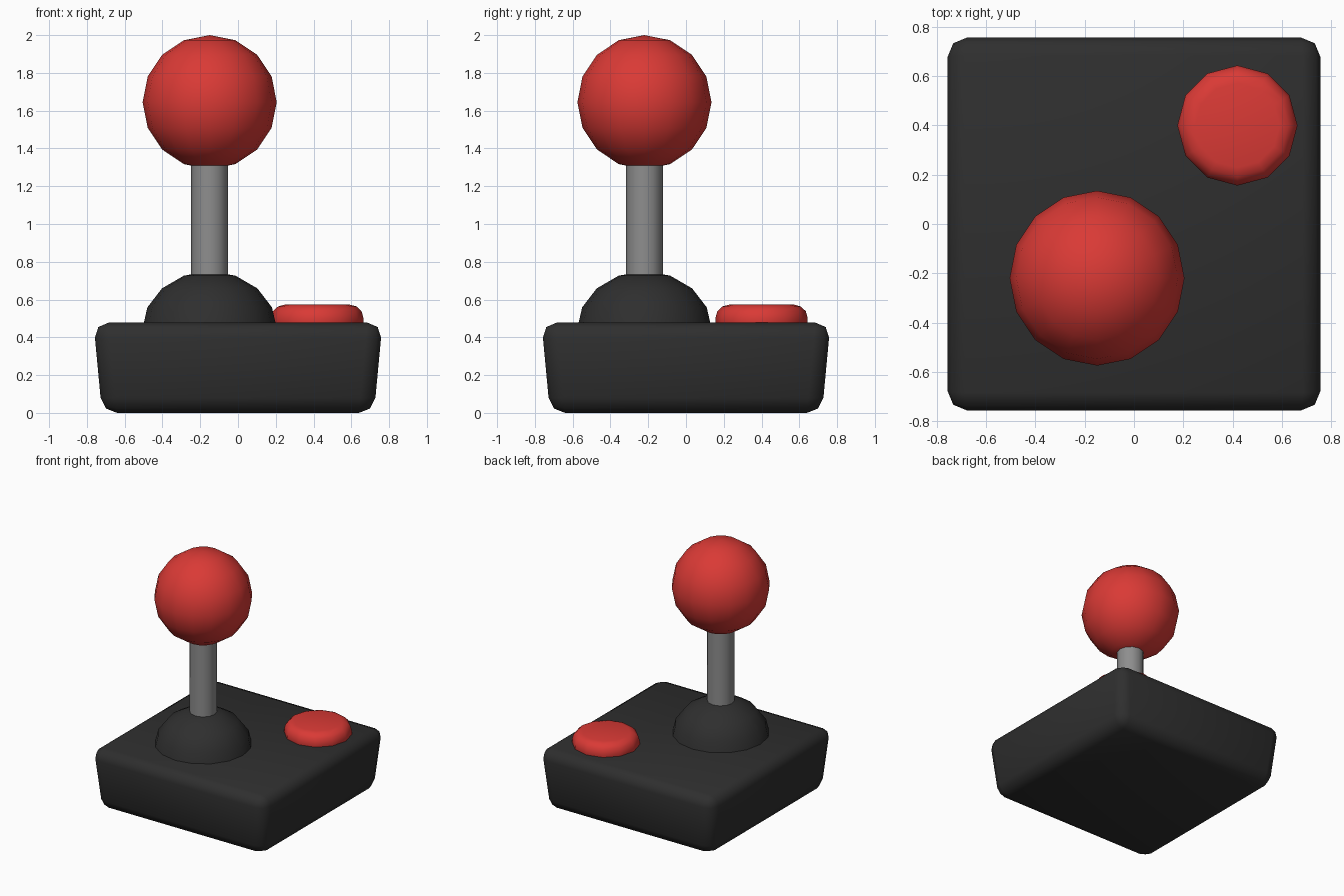
import bpy
import bmesh
from math import radians
from mathutils import Matrix

if "Cube" in bpy.data.objects:
    bpy.data.objects.remove(bpy.data.objects["Cube"])

STICK = (-0.15, -0.22)


def material(name, rgb):
    mat = bpy.data.materials.new(name)
    mat.diffuse_color = (*rgb, 1)
    mat.use_nodes = True
    mat.node_tree.nodes["Principled BSDF"].inputs["Base Color"].default_value = mat.diffuse_color
    return mat


BLACK = material("black_plastic", (0.028, 0.028, 0.028))
RED = material("red_plastic", (0.70, 0.042, 0.036))
STEEL = material("grey_metal", (0.27, 0.27, 0.27))


def finish(name, bm, loc, mat, bevel=0, segments=2, angle=80):
    mesh = bpy.data.meshes.new(name)
    bm.to_mesh(mesh)
    bm.free()
    mesh.materials.append(mat)
    obj = bpy.data.objects.new(name, mesh)
    obj.location = loc
    bpy.context.collection.objects.link(obj)
    bpy.ops.object.select_all(action='DESELECT')
    obj.select_set(True)
    bpy.context.view_layer.objects.active = obj
    if bevel:
        mod = obj.modifiers.new("rounded_edges", 'BEVEL')
        mod.width = bevel
        mod.segments = segments
        mod.limit_method = 'ANGLE'
        mod.angle_limit = radians(50)
        bpy.ops.object.modifier_apply(modifier=mod.name)
    bpy.ops.object.shade_smooth_by_angle(angle=radians(angle))
    return obj


def cylinder(radius, depth, sides):
    bm = bmesh.new()
    bmesh.ops.create_cone(bm, cap_ends=True, segments=sides, radius1=radius,
                          radius2=radius, depth=depth)
    return bm


def sphere(radius):
    bm = bmesh.new()
    bmesh.ops.create_uvsphere(bm, u_segments=16, v_segments=8, radius=radius)
    return bm


# Base: box that widens towards the top, with rounded edges
bm = bmesh.new()
bmesh.ops.create_cube(bm, size=1, matrix=Matrix.Diagonal((1, 1, 0.478, 1)))
for v in bm.verts:
    width = 1.53 if v.co.z > 0 else 1.44
    v.co.x *= width
    v.co.y *= width
finish("base", bm, (0, 0, 0.239), BLACK, bevel=0.08)

# Dome around the foot of the stick: upper half of a squashed sphere
bm = sphere(0.357)
bmesh.ops.scale(bm, vec=(1, 1, 0.31 / 0.357), verts=bm.verts)
bmesh.ops.delete(bm, geom=[v for v in bm.verts if v.co.z < -0.001], context='VERTS')
finish("stick_dome", bm, (*STICK, 0.44), BLACK)

# Shaft
finish("stick_shaft", cylinder(0.098, 0.70, 12), (*STICK, 1.02), STEEL)

# Ball handle
finish("ball_handle", sphere(0.355), (*STICK, 1.645), RED)

# Fire button, rounded over the top edge
finish("fire_button", cylinder(0.244, 0.17, 12), (0.42, 0.40, 0.488), RED,
       bevel=0.07, segments=3)
